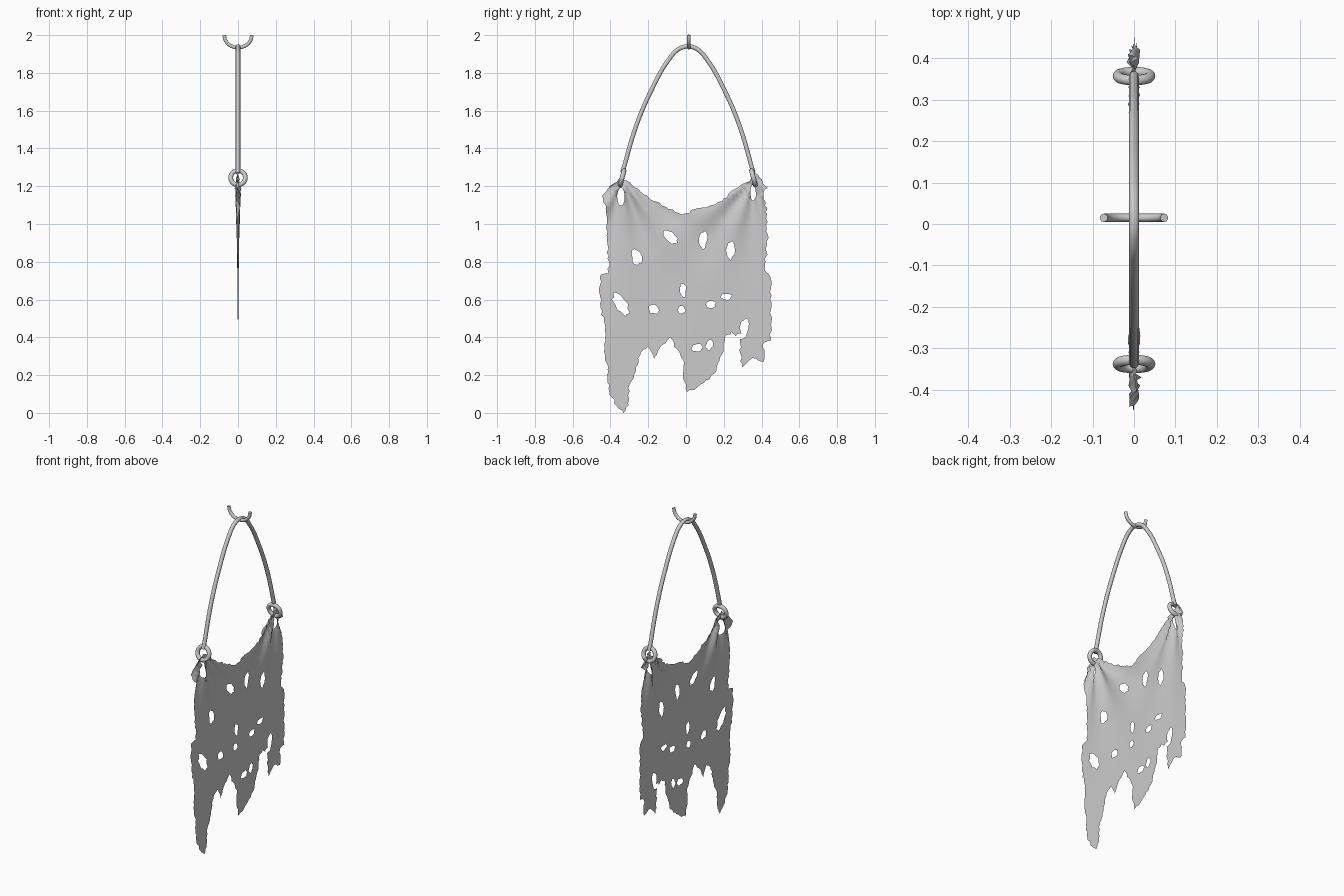
import bpy, math, random
from mathutils import Vector, Matrix
from mathutils.geometry import delaunay_2d_cdt

if "Cube" in bpy.data.objects:
    bpy.data.objects.remove(bpy.data.objects["Cube"])

random.seed(4)

# Torn outline of the cloth as (y, z)
OUTLINE = [(-.443, 1.15), (-.41, 1.19), (-.345, 1.25), (-.24, 1.17), (-.165, 1.12), (-.095, 1.08),
           (-.02, 1.05), (.05, 1.08), (.135, 1.10), (.19, 1.12), (.24, 1.175), (.335, 1.225),
           (.365, 1.27), (.435, 1.19), (.41, 1.17), (.43, 1.05), (.43, .89), (.42, .75),
           (.448, .71), (.448, .38), (.41, .37), (.41, .27), (.35, .29), (.295, .24),
           (.29, .31), (.285, .39), (.24, .43), (.205, .40), (.19, .31), (.16, .22),
           (.095, .16), (.06, .135), (.005, .11), (-.015, .18), (-.01, .26), (-.03, .31),
           (-.085, .40), (-.125, .36), (-.17, .28), (-.2, .35), (-.24, .32), (-.265, .22),
           (-.305, .13), (-.305, .04), (-.33, 0), (-.38, .05), (-.41, .13), (-.415, .23),
           (-.43, .34), (-.43, .47), (-.453, .56), (-.453, .73), (-.41, .74), (-.42, .94),
           (-.425, 1.08)]
# Holes: y, z, half width, half height, turn in degrees
HOLES = [(-.26, .825, .026, .042, 10), (-.08, .93, .045, .026, -45), (.09, .915, .021, .045, -8),
         (.235, .86, .023, .046, -5), (-.015, .65, .016, .038, 0), (-.345, .575, .066, .030, -58),
         (-.17, .55, .025, .026, 20), (-.025, .545, .02, .02, 0), (.13, .575, .026, .02, 15),
         (.215, .615, .028, .017, 5), (.31, .455, .022, .05, -10), (.29, .405, .026, .016, 0),
         (.06, .345, .028, .021, 10), (.125, .36, .018, .028, -25)]
EYELETS = [(-.345, 1.145, .019, .048, 0), (.355, 1.165, .015, .04, 0)]
RINGS = [(-.338, 1.245, 1), (.357, 1.245, -1)]


def fray(points):
    """Split a loop into short steps with small random tears."""
    out = []
    for i, p in enumerate(points):
        a, b = Vector(p), Vector(points[(i + 1) % len(points)])
        n = max(1, round((b - a).length / .018))
        out.append(a)
        for k in range(1, n):
            q = a.lerp(b, k / n) + Vector((random.uniform(-.007, .007), random.uniform(-.006, .006)))
            out.append(q)
    return out


def hole_loop(y, z, ry, rz, deg, rough=.18, n=14):
    t = Matrix.Rotation(math.radians(deg), 2)
    loop = []
    for i in range(n):
        a = math.tau * i / n
        r = 1 + random.uniform(-rough, rough)
        loop.append(Vector((y, z)) + t @ Vector((ry * r * math.cos(a), rz * r * math.sin(a))))
    return loop


def inside(p, loop):
    hit = False
    for i in range(len(loop)):
        a, b = loop[i - 1], loop[i]
        if (a.y > p.y) != (b.y > p.y) and p.x < a.x + (p.y - a.y) * (b.x - a.x) / (b.y - a.y):
            hit = not hit
    return hit


def fold(y, z):
    """Creases fanning out from the two rings, fading downwards."""
    x = 0
    for ry, rz, s in RINGS:
        dy, dz = y - ry, z - rz
        d = math.hypot(dy, dz)
        x += .022 * min(1, d / .06) * math.exp(-d / .25) * math.sin(11 * math.atan2(dy, -dz) + s)
    return x


def add_mesh(name, verts, faces):
    me = bpy.data.meshes.new(name)
    me.from_pydata(verts, [], faces)
    me.polygons.foreach_set("use_smooth", [True] * len(me.polygons))
    ob = bpy.data.objects.new(name, me)
    bpy.context.collection.objects.link(ob)
    return ob


# Cloth: outline and holes triangulated together with a grid of inner points
outer = fray(OUTLINE)
holes = [hole_loop(*h) for h in HOLES] + [hole_loop(*h, rough=.08) for h in EYELETS]
pts, edges = [], []
for loop in [outer] + holes:
    s, n = len(pts), len(loop)
    pts += loop
    edges += [(s + i, s + (i + 1) % n) for i in range(n)]
pts += [Vector((-.45 + .02 * i, .01 + .02 * j)) for i in range(46) for j in range(64)]
vs, _, tris, *_ = delaunay_2d_cdt(pts, edges, [], 0, 1e-5)
keep = []
for t in tris:
    c = sum((vs[i] for i in t), Vector((0, 0))) / 3
    if inside(c, outer) and not any(inside(c, h) for h in holes):
        keep.append(tuple(t))
used = sorted({i for t in keep for i in t})
index = {v: k for k, v in enumerate(used)}
add_mesh("torn_cloth", [(fold(*vs[i]), vs[i].x, max(0, vs[i].y)) for i in used],
         [tuple(index[i] for i in t) for t in keep])


def tube(name, points, radius):
    """Round rod along a smooth path, converted to a mesh."""
    cu = bpy.data.curves.new(name, 'CURVE')
    cu.dimensions = '3D'
    cu.bevel_depth, cu.bevel_resolution, cu.resolution_u = radius, 3, 6
    cu.use_fill_caps = True
    sp = cu.splines.new('BEZIER')
    sp.bezier_points.add(len(points) - 1)
    for bp, p in zip(sp.bezier_points, points):
        bp.co = p
        bp.handle_left_type = bp.handle_right_type = 'AUTO'
    ob = bpy.data.objects.new(name, cu)
    bpy.context.collection.objects.link(ob)
    bpy.ops.object.select_all(action='DESELECT')
    ob.select_set(True)
    bpy.context.view_layer.objects.active = ob
    bpy.ops.object.convert(target='MESH')
    bpy.ops.object.shade_smooth_by_angle(angle=math.radians(50))


# Hanging rod: mirrored arch from ring to ring over the hook
half = [(.347, 1.27), (.27, 1.53), (.19, 1.715), (.105, 1.865), (.05, 1.925)]
arch = [(0, .01 - y, z) for y, z in half] + [(0, .01, 1.94)] + [(0, .01 + y, z) for y, z in half[::-1]]
tube("hanging_rod", arch, .012)

# Ceiling hook: half circle open at the top
tube("ceiling_hook", [(.073 * math.cos(a), .015, 2 + .066 * math.sin(a))
                      for a in (math.pi + math.pi * i / 8 for i in range(9))], .01)

# Rings joining rod and cloth, leaning towards the middle
for side, (y, z, s) in zip(("left", "right"), RINGS):
    bpy.ops.mesh.primitive_torus_add(major_radius=.039, minor_radius=.0125, major_segments=32,
                                     minor_segments=12, location=(0, y, z),
                                     rotation=(math.radians(90 - 15 * s), 0, 0))
    ring = bpy.context.object
    ring.name = side + "_ring"
    bpy.ops.object.shade_smooth_by_angle(angle=math.radians(60))
